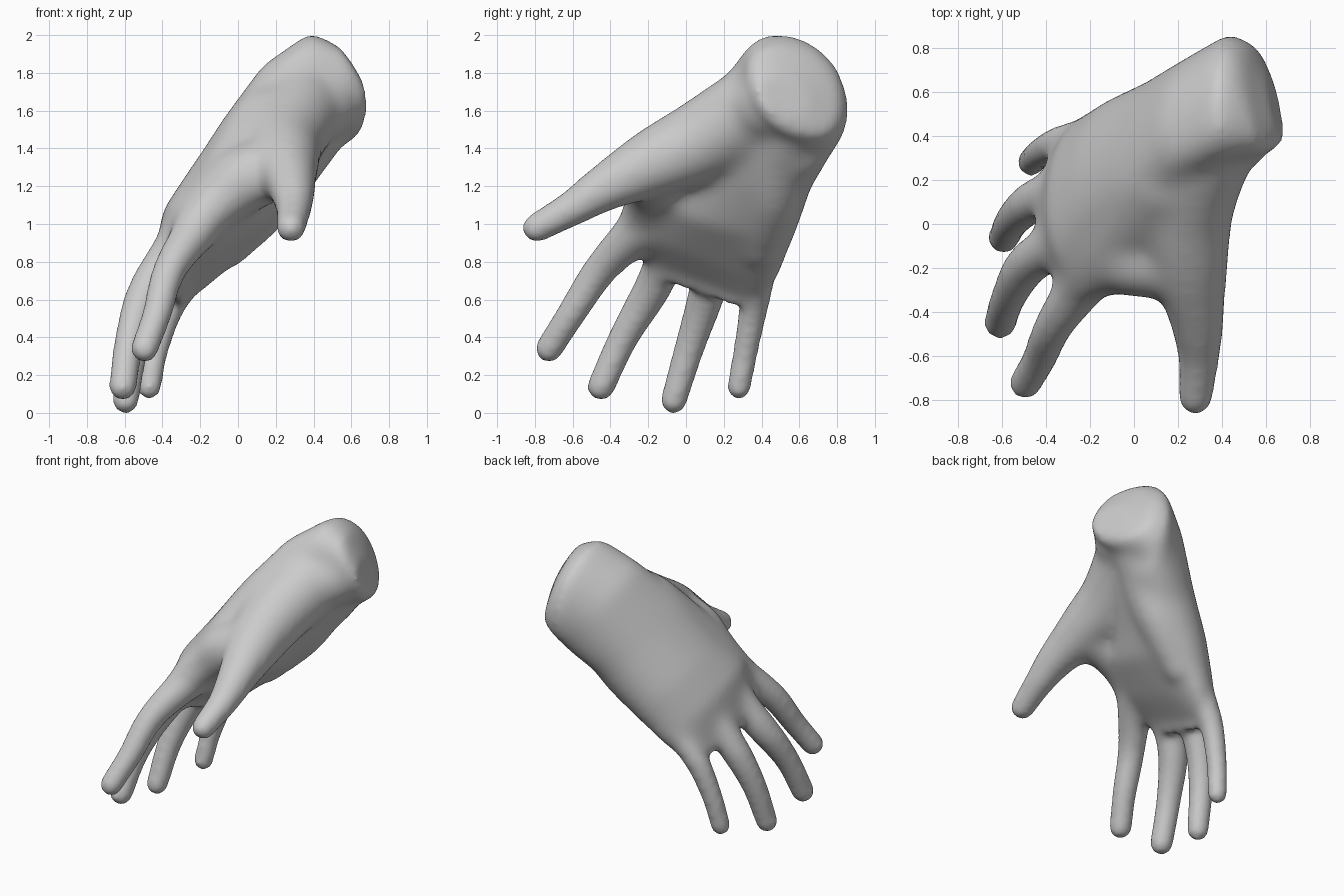
import bpy, bmesh, math
from mathutils import Vector

if "Cube" in bpy.data.objects:
    bpy.data.objects.remove(bpy.data.objects["Cube"])

SIDES = 28
bm = bmesh.new()


def loft(rings):
    """Skin a closed shell through rings of equal length."""
    loops = [[bm.verts.new(p) for p in ring] for ring in rings]
    for a, b in zip(loops, loops[1:]):
        for i in range(SIDES):
            j = (i + 1) % SIDES
            bm.faces.new((a[i], a[j], b[j], b[i]))
    bm.faces.new(loops[0][::-1])
    bm.faces.new(loops[-1])


def section(centre, across, thick, arch):
    """Oval ring whose middle is arched towards the back of the hand."""
    c, w, t = Vector(centre), Vector(across), Vector(thick)
    ring = []
    for i in range(SIDES):
        ang = math.tau * i / SIDES
        u = math.copysign(abs(math.cos(ang)) ** 0.9, math.cos(ang))
        v = math.copysign(abs(math.sin(ang)) ** 0.9, math.sin(ang))
        ring.append(c + w * u + t * (v + arch * (0.5 - u * u)))
    return ring


def catmull(a, b, c, d, t):
    return 0.5 * (2 * b + (c - a) * t + (2 * a - 5 * b + 4 * c - d) * t * t
                  + (3 * b - a - 3 * c + d) * t ** 3)


def tube(points):
    """Round-ended limb through (x, y, z, radius) points."""
    pts = [Vector(p) for p in points]
    pts = [2 * pts[0] - pts[1]] + pts + [2 * pts[-1] - pts[-2]]
    path = []
    for k in range(1, len(pts) - 2):
        path += [catmull(*pts[k - 1:k + 3], s / 5) for s in range(5)]
    path.append(pts[-2])
    pos = [p.to_3d() for p in path]
    rad = [p.w for p in path]
    rows = []

    def add(centre, axis, r):
        side = axis.orthogonal().normalized() if not rows else rows[-1][1]
        side = (side - axis * side.dot(axis)).normalized()
        rows.append((centre, side, axis.cross(side), r))

    first = (pos[1] - pos[0]).normalized()
    last = (pos[-1] - pos[-2]).normalized()
    for a in (80, 60, 40, 20):
        a = math.radians(a)
        add(pos[0] - first * rad[0] * math.sin(a), first, rad[0] * math.cos(a))
    for k, p in enumerate(pos):
        axis = pos[min(k + 1, len(pos) - 1)] - pos[max(k - 1, 0)]
        add(p, axis.normalized(), rad[k])
    for a in (20, 40, 60, 80):
        a = math.radians(a)
        add(pos[-1] + last * rad[-1] * math.sin(a), last, rad[-1] * math.cos(a))
    loft([[c + (s * math.cos(math.tau * i / SIDES)
                + n * math.sin(math.tau * i / SIDES)) * r
           for i in range(SIDES)] for c, s, n, r in rows])


# Wrist and palm, from the domed cut end to the knuckles
loft([section(*s) for s in (
    ((0.65, 0.52, 1.67), (-0.03, 0.14, -0.03), (-0.02, -0.01, 0.11), 0),
    ((0.575, 0.575, 1.71), (-0.05, 0.25, -0.05), (-0.07, -0.02, 0.24), 0),
    ((0.43, 0.575, 1.69), (0, 0.295, -0.06), (-0.05, -0.02, 0.32), 0),
    ((0.30, 0.49, 1.57), (0, 0.29, -0.11), (-0.175, -0.02, 0.25), 0),
    ((0.12, 0.33, 1.35), (0.02, 0.34, -0.13), (-0.21, 0, 0.16), 0),
    ((-0.05, 0.20, 1.10), (0, 0.39, -0.11), (-0.21, 0, 0.14), 0.15),
    ((-0.22, 0.10, 0.91), (0, 0.40, -0.14), (-0.16, 0, 0.12), 0.3),
    ((-0.33, 0.08, 0.74), (0.02, 0.33, -0.12), (-0.09, 0, 0.06), 0.4),
    ((-0.365, 0.09, 0.66), (0.02, 0.27, -0.09), (-0.07, 0, 0.05), 0.4),
)])

# Fingers tip to knuckle, then the fleshy pads that fill out the palm
limbs = {
    "index": [(-0.495, -0.725, 0.34, 0.073), (-0.43, -0.61, 0.52, 0.077),
              (-0.36, -0.45, 0.76, 0.092), (-0.20, -0.22, 1.00, 0.13)],
    "middle": [(-0.61, -0.45, 0.14, 0.074), (-0.57, -0.33, 0.40, 0.08),
               (-0.48, -0.18, 0.66, 0.10), (-0.30, -0.06, 0.93, 0.12)],
    "ring": [(-0.595, -0.065, 0.065, 0.07), (-0.55, 0.02, 0.35, 0.08),
             (-0.46, 0.10, 0.60, 0.096), (-0.29, 0.17, 0.88, 0.115)],
    "little": [(-0.47, 0.28, 0.135, 0.063), (-0.43, 0.32, 0.35, 0.067),
               (-0.34, 0.365, 0.60, 0.08), (-0.16, 0.40, 0.86, 0.11)],
    "thumb": [(0.28, -0.79, 0.98, 0.077), (0.295, -0.60, 1.085, 0.095),
              (0.285, -0.42, 1.195, 0.13), (0.25, -0.18, 1.32, 0.185),
              (0.24, 0.08, 1.44, 0.22), (0.32, 0.36, 1.60, 0.24),
              (0.43, 0.43, 1.64, 0.21)],
    "thumb_web": [(-0.24, -0.26, 0.98, 0.11), (-0.10, -0.18, 1.12, 0.15),
                  (0.03, -0.16, 1.23, 0.18), (0.20, -0.17, 1.30, 0.17)],
    "index_back": [(-0.22, -0.20, 1.02, 0.12), (-0.04, -0.05, 1.25, 0.165),
                   (0.15, 0.20, 1.54, 0.19)],
    "palm_heel": [(0.38, 0.55, 1.49, 0.19), (0.30, 0.50, 1.37, 0.18),
                  (0.165, 0.46, 1.14, 0.16), (-0.05, 0.40, 0.885, 0.12)],
}
for points in limbs.values():
    tube(points)

# Fuse the shells into one skin
bmesh.ops.recalc_face_normals(bm, faces=bm.faces)
mesh = bpy.data.meshes.new("hand_shells")
bm.to_mesh(mesh)
bm.free()
hand = bpy.data.objects.new("hand", mesh)
bpy.context.collection.objects.link(hand)
remesh = hand.modifiers.new("fuse", 'REMESH')
remesh.mode = 'VOXEL'
remesh.voxel_size = 0.02
fused = bpy.data.meshes.new_from_object(
    hand.evaluated_get(bpy.context.evaluated_depsgraph_get()))
hand.modifiers.clear()
hand.data = fused

# Relax the skin, fading from the palm towards the fingers and cut wrist
bm = bmesh.new()
bm.from_mesh(fused)
for step in range(30):
    fade = max(0, step - 4) * 0.01
    soft = [v for v in bm.verts if step < 5 or (
        v.co.z > 0.60 + fade and v.co.y > -0.55 + fade and v.co.x < 0.75 - fade)]
    bmesh.ops.smooth_vert(bm, verts=soft, factor=0.5,
                          use_axis_x=True, use_axis_y=True, use_axis_z=True)
for f in bm.faces:
    f.smooth = True
bm.to_mesh(fused)
bm.free()
fused.name = "hand"

# Plain grey material
grey = bpy.data.materials.new("plain_grey")
grey.use_nodes = True
colour = (0.6, 0.6, 0.6, 1)
grey.diffuse_color = colour
grey.node_tree.nodes["Principled BSDF"].inputs["Base Color"].default_value = colour
fused.materials.clear()
fused.materials.append(grey)
